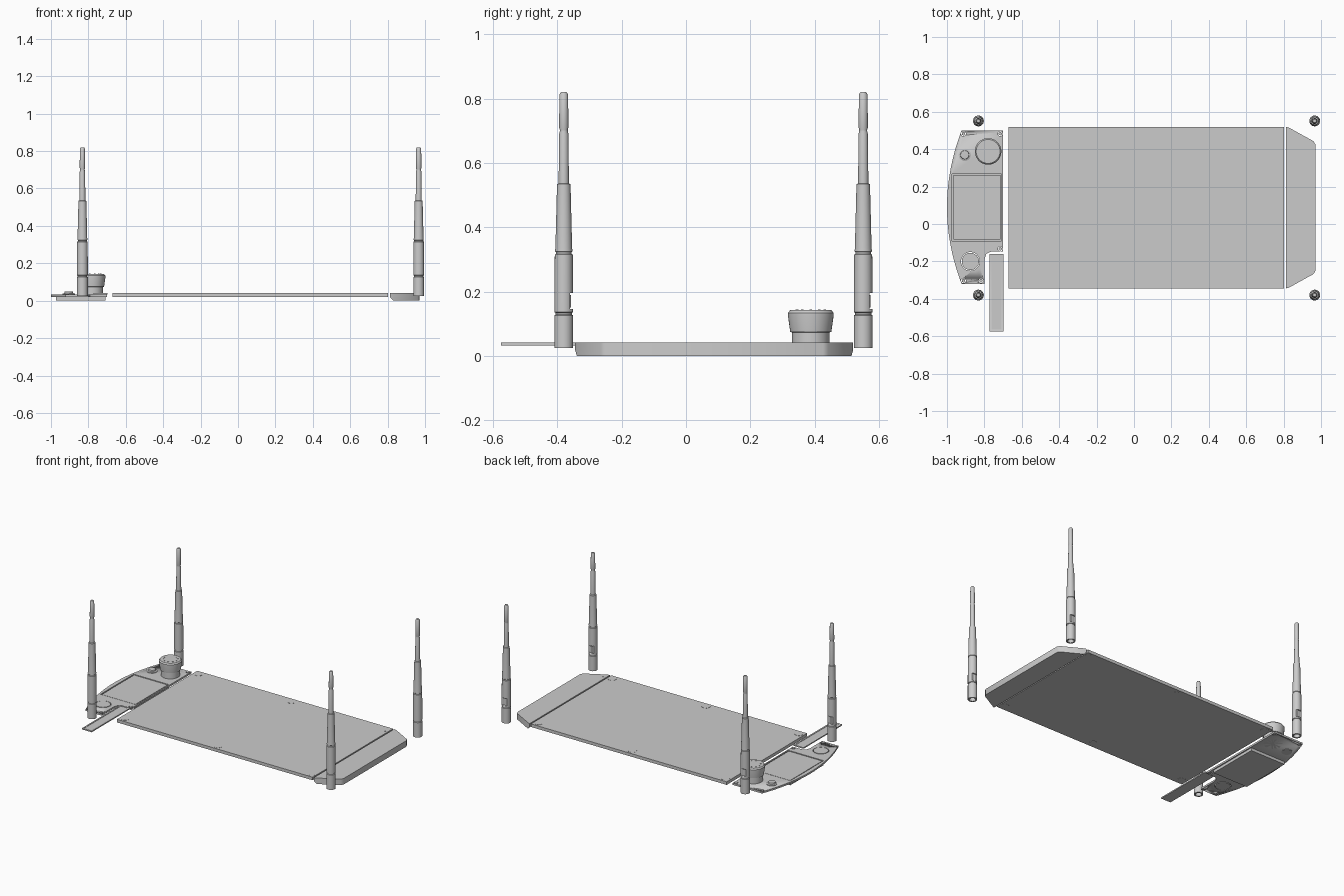
import bpy
import bmesh
from math import cos, sin, pi, radians

cube = bpy.data.objects.get("Cube")
if cube:
    bpy.data.objects.remove(cube, do_unlink=True)

grey = bpy.data.materials.new("plain grey")
grey.use_nodes = True
COLOUR = (0.6, 0.6, 0.6, 1)
grey.diffuse_color = COLOUR
grey.node_tree.nodes["Principled BSDF"].inputs["Base Color"].default_value = COLOUR


def finish(bm, name):
    """Turn a bmesh into a shaded object."""
    bmesh.ops.recalc_face_normals(bm, faces=bm.faces)
    mesh = bpy.data.meshes.new(name)
    bm.to_mesh(mesh)
    bm.free()
    mesh.materials.append(grey)
    obj = bpy.data.objects.new(name, mesh)
    bpy.context.collection.objects.link(obj)
    bpy.ops.object.select_all(action='DESELECT')
    obj.select_set(True)
    bpy.context.view_layer.objects.active = obj
    bpy.ops.object.shade_smooth_by_angle(angle=radians(35))
    return obj


def prism(name, outline, z0, z1):
    bm = bmesh.new()
    face = bm.faces.new([bm.verts.new((x, y, z0)) for x, y in outline])
    side = bmesh.ops.extrude_face_region(bm, geom=[face])["geom"]
    for v in side:
        if isinstance(v, bmesh.types.BMVert):
            v.co.z = z1
    return finish(bm, name)


def box(name, x0, x1, y0, y1, z0, z1):
    return prism(name, [(x0, y0), (x1, y0), (x1, y1), (x0, y1)], z0, z1)


def lathe(name, profile, x, y, sides=32):
    """Revolve (radius, height) points about a vertical axis at x, y."""
    bm = bmesh.new()
    rings = []
    for r, z in profile:
        n = sides if r > 0 else 1
        rings.append([bm.verts.new((x + r * cos(2 * pi * i / sides),
                                    y + r * sin(2 * pi * i / sides), z)) for i in range(n)])
    for a, b in zip(rings, rings[1:]):
        for i in range(sides):
            j = (i + 1) % sides
            quad = [a[i % len(a)], a[j % len(a)], b[j % len(b)], b[i % len(b)]]
            bm.faces.new(list(dict.fromkeys(quad)))
    return finish(bm, name)


def disc(name, x, y, r, z0, z1, sides=32):
    return lathe(name, [(0, z0), (r, z0), (r, z1), (0, z1)], x, y, sides)


def cut(target, cutter):
    mod = target.modifiers.new("cut", 'BOOLEAN')
    mod.operation = 'DIFFERENCE'
    mod.solver = 'EXACT'
    mod.object = cutter
    bpy.context.view_layer.objects.active = target
    # keep the cut ahead of the shading modifier, if one is present
    bpy.ops.object.modifier_move_to_index(modifier=mod.name, index=0)
    bpy.ops.object.modifier_apply(modifier=mod.name)
    bpy.data.objects.remove(cutter, do_unlink=True)


# Main deck, with flush screw heads on both long edges
MID = 0.0875
box("deck", -0.67, 0.803, MID - 0.432, MID + 0.432, 0.02, 0.041)
for x in (-0.635, 0.065, 0.77):
    for s in (-1, 1):
        disc("deck_screw", x, MID + s * 0.395, 0.027, 0.019, 0.042, 16)

# End cap: clipped corners, underside sloped beside the deck
half = [(0.812, 0.432), (0.83, 0.427), (0.96, 0.355), (0.97, 0.338)]
outline = [(x, MID + y) for x, y in half] + [(x, MID - y) for x, y in reversed(half)]
cap = prism("end_cap", outline, 0.0, 0.041)
for v in cap.data.vertices:
    if v.co.x < 0.82 and v.co.z < 0.01:
        v.co.z = 0.018
for s in (-1, 1):
    disc("cap_screw", 0.835, MID + s * 0.39, 0.006, 0.03, 0.042, 12)

# Control panel: bowed outer edge and notched inner corner
bow = [(-1 + 0.078 * (i / 12) ** 2, 0.09 + i / 12 * 0.41) for i in range(12, -13, -1)]
notch = [(-0.8, -0.32), (-0.8, -0.19), (-0.79, -0.16), (-0.765, -0.148), (-0.7, -0.148)]
panel = prism("control_panel", bow + notch + [(-0.7, 0.5)], 0.021, 0.033)
corners = [(-0.912, 0.483), (-0.715, 0.483), (-0.715, -0.133), (-0.818, -0.303), (-0.912, -0.303)]
for x, y in corners:
    cut(panel, disc("hole_cutter", x, y, 0.013, 0.0, 0.06, 20))
    disc("panel_screw", x, y, 0.009, 0.021, 0.035, 12)
cut(panel, disc("button_cutter", -0.875, -0.2, 0.05, 0.0, 0.06))
cut(panel, box("screen_cutter", -0.972, -0.708, -0.09, 0.268, 0.0, 0.06))
box("screen", -0.966, -0.714, -0.084, 0.262, 0.004, 0.031)
box("screen_housing", -0.972, -0.708, -0.09, 0.268, 0.002, 0.022)
disc("round_button", -0.875, -0.2, 0.046, 0.02, 0.034)

# Large flared knob and small knob
lathe("large_knob", [(0, 0.021), (0.058, 0.021), (0.058, 0.073), (0.064, 0.075), (0.071, 0.125),
                     (0.071, 0.134), (0.064, 0.142), (0, 0.143)], -0.78, 0.388, 40)
for i in range(10):
    a = 2 * pi * i / 10
    disc("knob_dimple", -0.78 + 0.045 * cos(a), 0.388 + 0.045 * sin(a), 0.004, 0.14, 0.1445, 8)
lathe("small_knob", [(0, 0.018), (0.033, 0.018), (0.033, 0.037), (0.024, 0.04), (0.022, 0.048),
                     (0, 0.049)], -0.905, 0.37)

# Slim bar with a raised rim
bar = box("slim_bar", -0.772, -0.698, -0.575, -0.16, 0.033, 0.041)
cut(bar, box("bar_cutter", -0.762, -0.708, -0.564, -0.171, 0.039, 0.06))

# Four tapering aerials with a hollow foot, a hinge notch and a stepped mast
aerial_profile = [(0, 0.1), (0.02, 0.1), (0.02, 0.025), (0.029, 0.025), (0.029, 0.126),
                  (0.025, 0.128), (0.025, 0.134), (0.029, 0.136), (0.029, 0.2), (0.028, 0.315),
                  (0.0245, 0.317), (0.0245, 0.323), (0.027, 0.325), (0.026, 0.335),
                  (0.021, 0.534), (0.016, 0.536), (0.0145, 0.69), (0.0125, 0.698),
                  (0.0125, 0.703), (0.0145, 0.71), (0.0135, 0.812), (0.009, 0.82), (0, 0.82)]
for x in (-0.832, 0.966):
    for y in (-0.38, 0.551):
        aerial = lathe("aerial", aerial_profile, x, y, 24)
        cut(aerial, box("hinge_cutter", x - 0.04, x + 0.04, y + 0.02, y + 0.05, 0.145, 0.195))
        lathe("hinge_pin", [(0, 0.15), (0.008, 0.15), (0.008, 0.19), (0, 0.19)], x, y + 0.015, 12)
